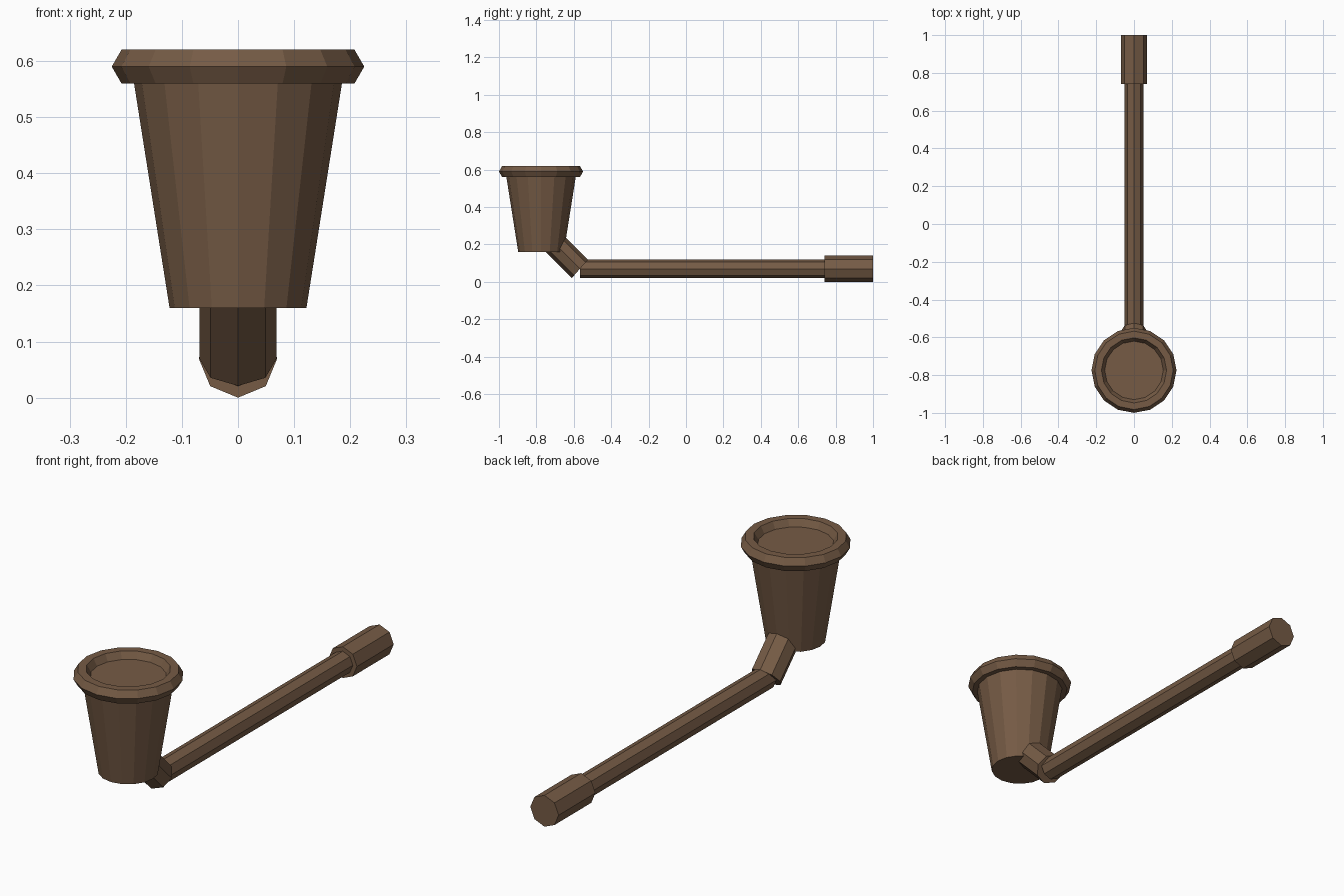
import bpy
import bmesh
from math import cos, sin, tau
from mathutils import Vector

cube = bpy.data.objects.get("Cube")
if cube:
    bpy.data.objects.remove(cube, do_unlink=True)

# One wood colour for everything
wood = bpy.data.materials.new("brown wood")
wood.use_nodes = True
COLOR = (0.18, 0.105, 0.06, 1)
wood.diffuse_color = COLOR
wood.node_tree.nodes["Principled BSDF"].inputs["Base Color"].default_value = COLOR


def loft(name, rings, closed=False):
    """Skin a list of rings; join last to first when closed, else cap both ends."""
    bm = bmesh.new()
    loops = [[bm.verts.new(p) for p in ring] for ring in rings]
    n = len(loops[0])
    pairs = list(zip(loops, loops[1:]))
    if closed:
        pairs.append((loops[-1], loops[0]))
    else:
        bm.faces.new(loops[0])
        bm.faces.new(loops[-1])
    for a, b in pairs:
        for i in range(n):
            j = (i + 1) % n
            bm.faces.new((a[i], a[j], b[j], b[i]))
    bmesh.ops.recalc_face_normals(bm, faces=bm.faces)
    mesh = bpy.data.meshes.new(name)
    bm.to_mesh(mesh)
    bm.free()
    mesh.materials.append(wood)
    obj = bpy.data.objects.new(name, mesh)
    bpy.context.collection.objects.link(obj)
    return obj


def ring(center, u, v, sides):
    """Polygon around center spanned by the two radius vectors."""
    c, u, v = Vector(center), Vector(u), Vector(v)
    return [c + u * cos(tau * i / sides) + v * sin(tau * i / sides) for i in range(sides)]


def flat_ring(r, z):
    return ring((0, BOWL_Y, z), (r, 0, 0), (0, r, 0), 16)


def rod(name, r, y0, y1):
    loft(name, [ring((0, y, 0.07), (r, 0, 0), (0, 0, r), 8) for y in (y0, y1)])


BOWL_Y = -0.775

# Tapered bowl, its top cap forming the shallow floor inside the rim
loft("bowl", [flat_ring(0.122, 0.16), flat_ring(0.19, 0.59)])

# Rim: ring with a six-sided section
R, r = 0.19, 0.035
loft("bowl_rim", [flat_ring(R + r * cos(tau * k / 6), 0.59 + r * sin(tau * k / 6))
                  for k in range(6)], closed=True)

# Slanted elbow running up into the bowl
u, v = (0.069, 0, 0), (0, 0.043, 0.049)
loft("elbow", [ring((0, -0.567, 0.07), u, v, 8), ring((0, -0.737, 0.24), u, v, 8)])

# Straight stem and thicker mouthpiece
rod("stem", 0.05, -0.567, 0.76)
rod("mouthpiece", 0.07, 0.74, 1.0)
